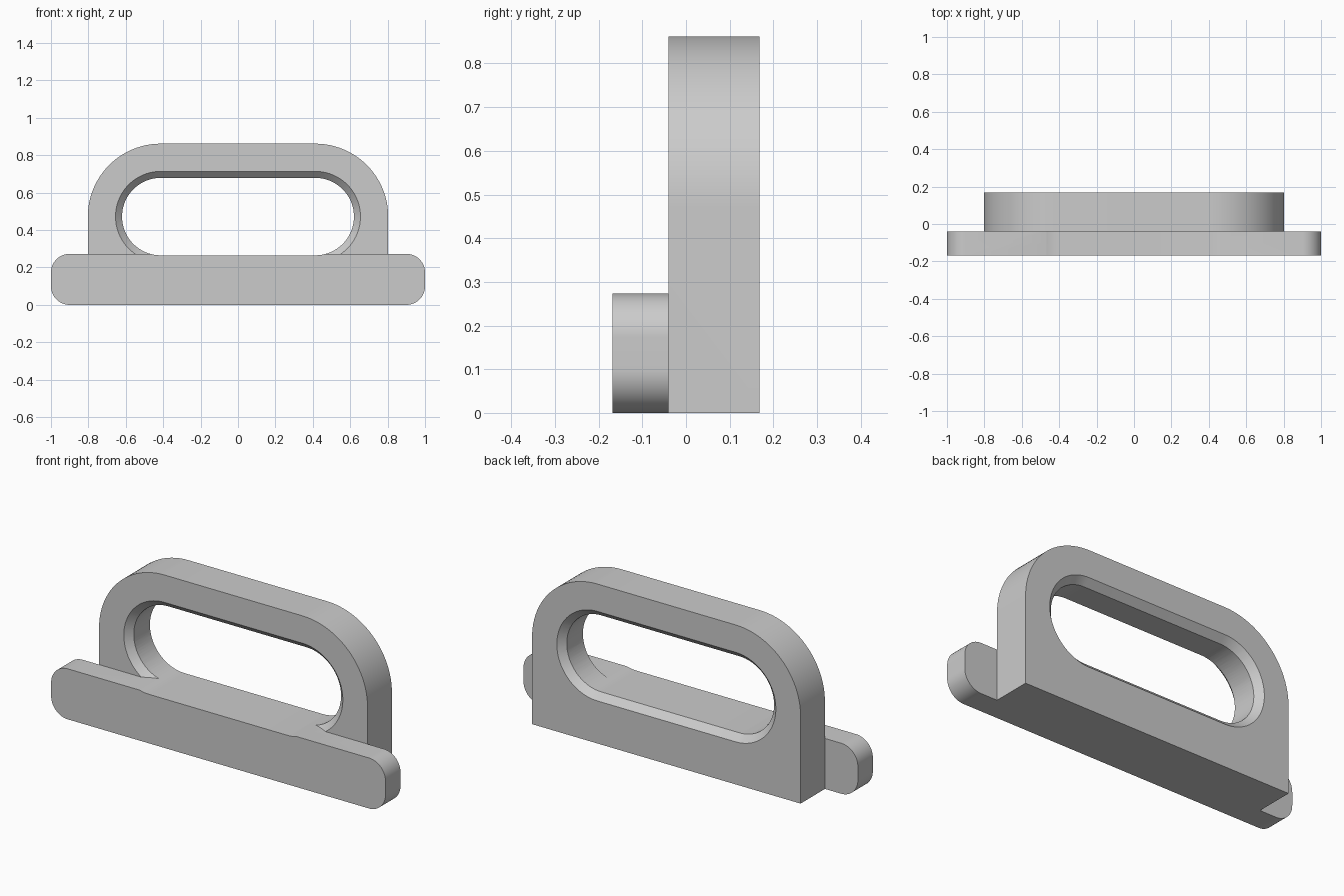
import bpy, bmesh, math

cube = bpy.data.objects.get("Cube")
if cube:
    bpy.data.objects.remove(cube, do_unlink=True)

# One plain grey
grey = bpy.data.materials.new("plain grey")
grey.use_nodes = True
colour = (0.6, 0.6, 0.6, 1)
grey.diffuse_color = colour
grey.node_tree.nodes["Principled BSDF"].inputs["Base Color"].default_value = colour

# Shared arc centres of the grip opening and the outer arch
CX, CZ = 0.413, 0.472
HOLE_R, ARCH_R, BEVEL = 0.207, 0.39, 0.035
BACK, MID, FRONT = 0.168, -0.04, -0.168
BAR_TOP = 0.273


def rounded(x0, x1, z0, z1, top, bottom, steps=24):
    """Rectangle outline with separate top and bottom corner radii."""
    corners = [(x1, z1, -1, -1, top, 0), (x0, z1, 1, -1, top, 1),
               (x0, z0, 1, 1, bottom, 2), (x1, z0, -1, 1, bottom, 3)]
    points = []
    for x, z, sx, sz, r, quarter in corners:
        if r == 0:
            points.append((x, z))
            continue
        for i in range(steps + 1):
            a = (quarter + i / steps) * math.pi / 2
            p = (x + sx * r + r * math.cos(a), z + sz * r + r * math.sin(a))
            if not points or math.dist(p, points[-1]) > 1e-5:
                points.append(p)
    if math.dist(points[0], points[-1]) < 1e-5:
        points.pop()
    return points


def slot(r):
    """Stadium outline around the grip opening."""
    return rounded(-CX - r, CX + r, CZ - r, CZ + r, r, r)


def loft(name, outline_a, ya, outline_b, yb):
    """Solid between two matching outlines at two depths."""
    bm = bmesh.new()
    a = [bm.verts.new((x, ya, z)) for x, z in outline_a]
    b = [bm.verts.new((x, yb, z)) for x, z in outline_b]
    bm.faces.new(a)
    bm.faces.new(b[::-1])
    for i in range(len(a)):
        j = (i + 1) % len(a)
        bm.faces.new((a[j], a[i], b[i], b[j]))
    bmesh.ops.recalc_face_normals(bm, faces=bm.faces)
    mesh = bpy.data.meshes.new(name)
    bm.to_mesh(mesh)
    bm.free()
    mesh.materials.append(grey)
    obj = bpy.data.objects.new(name, mesh)
    bpy.context.collection.objects.link(obj)
    return obj


def prism(name, outline, y0, y1):
    return loft(name, outline, y0, outline, y1)


def combine(target, other, operation):
    """Apply a boolean and remove the helper."""
    bpy.context.view_layer.objects.active = target
    mod = target.modifiers.new(operation.lower(), "BOOLEAN")
    mod.operation, mod.object, mod.solver = operation, other, "EXACT"
    bpy.ops.object.modifier_apply(modifier=mod.name)
    bpy.data.objects.remove(other, do_unlink=True)


# Arched handle plate
half = CX + ARCH_R
handle = prism("handle_with_bar",
               rounded(-half, half, 0, CZ + ARCH_R, ARCH_R, 0), MID, BACK)

# Chamfers round the opening on both faces
for face, inward in ((MID, 1), (BACK, -1)):
    chamfer = loft("chamfer_cutter",
                   slot(HOLE_R + BEVEL + 0.01), face - inward * 0.01,
                   slot(HOLE_R - 0.01), face + inward * (BEVEL + 0.01))
    combine(handle, chamfer, "DIFFERENCE")

# Wide front bar, with a filler closing the chamfer behind it
combine(handle, prism("front_bar", rounded(-1, 1, 0, BAR_TOP, 0.1, 0.1),
                      FRONT, MID), "UNION")
combine(handle, prism("chamfer_filler", rounded(-0.7, 0.7, 0.1, BAR_TOP, 0, 0),
                      -0.1, 0), "UNION")

# Grip opening, which also dips into the top of the bar
combine(handle, prism("grip_cutter", slot(HOLE_R), -0.5, 0.5), "DIFFERENCE")

# Smooth curves, sharp edges
bpy.ops.object.select_all(action="DESELECT")
handle.select_set(True)
bpy.context.view_layer.objects.active = handle
bpy.ops.object.shade_smooth_by_angle(angle=math.radians(30))
